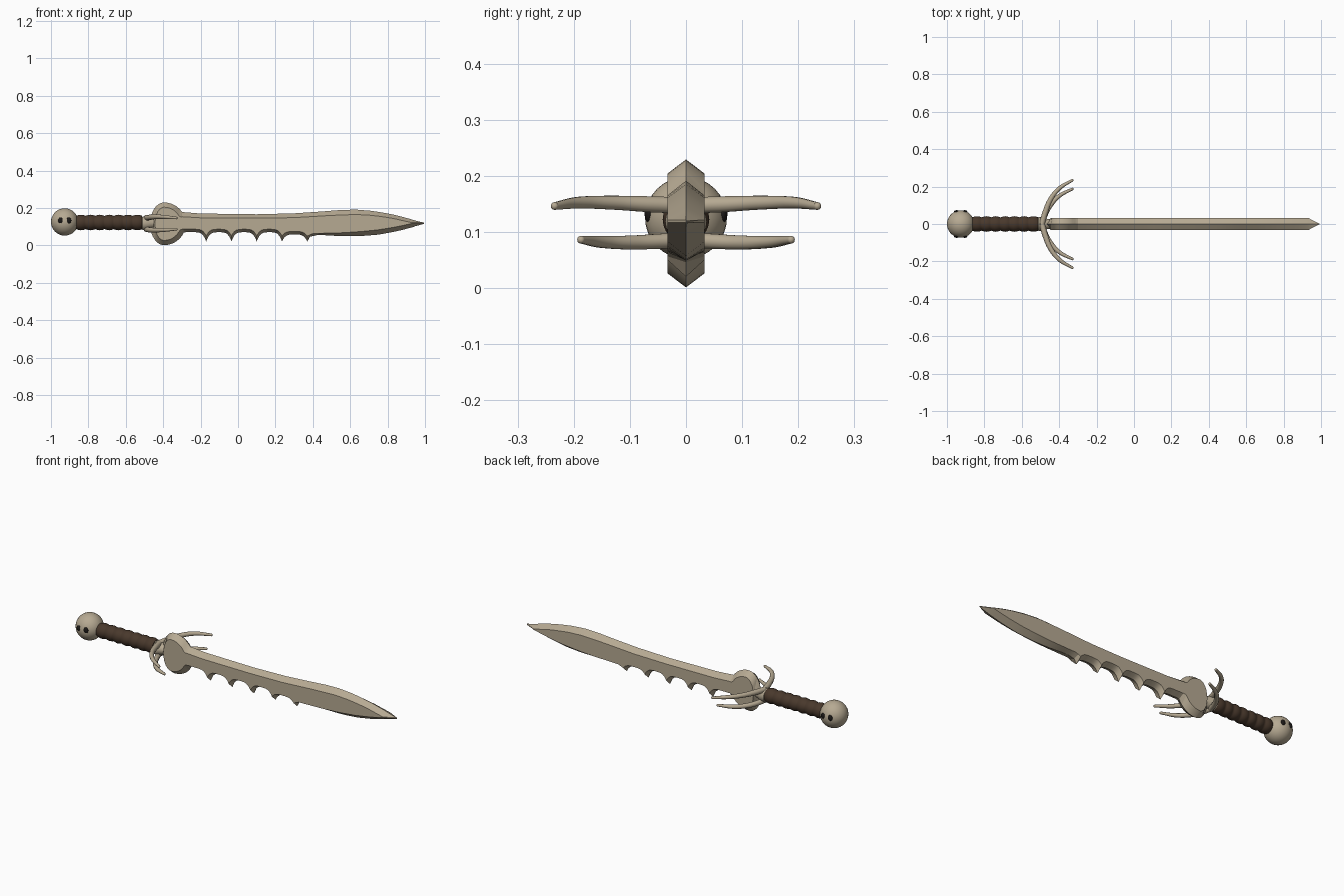
import bpy, bmesh, math

if "Cube" in bpy.data.objects:
    bpy.data.objects.remove(bpy.data.objects["Cube"])


def material(name, rgb):
    m = bpy.data.materials.new(name)
    m.diffuse_color = (*rgb, 1)
    m.use_nodes = True
    m.node_tree.nodes["Principled BSDF"].inputs["Base Color"].default_value = m.diffuse_color
    return m


BONE = material("bone", (0.47, 0.40, 0.29))
LEATHER = material("brown leather", (0.066, 0.040, 0.025))
BLACK = material("black", (0.012, 0.010, 0.009))


def smooth(ob, angle):
    bpy.ops.object.select_all(action='DESELECT')
    ob.select_set(True)
    bpy.context.view_layer.objects.active = ob
    bpy.ops.object.shade_smooth_by_angle(angle=math.radians(angle))


def loft(name, rings, mat, angle=30):
    """Skin a list of equal-sized rings and close both ends."""
    bm = bmesh.new()
    loops = [[bm.verts.new(p) for p in ring] for ring in rings]
    n = len(loops[0])
    for a, b in zip(loops, loops[1:]):
        for i in range(n):
            j = (i + 1) % n
            bm.faces.new((a[i], a[j], b[j], b[i]))
    bm.faces.new(loops[0])
    bm.faces.new(loops[-1])
    bmesh.ops.remove_doubles(bm, verts=bm.verts, dist=1e-5)
    bmesh.ops.recalc_face_normals(bm, faces=bm.faces)
    me = bpy.data.meshes.new(name)
    bm.to_mesh(me)
    bm.free()
    ob = bpy.data.objects.new(name, me)
    bpy.context.collection.objects.link(ob)
    me.materials.append(mat)
    smooth(ob, angle)
    return ob


def lathe(name, profile, z, mat, n=24):
    """Turn (x, radius) pairs about the long axis."""
    return loft(name, [[(x, r * math.cos(2 * math.pi * i / n),
                         z + r * math.sin(2 * math.pi * i / n)) for i in range(n)]
                       for x, r in profile], mat, 50)


def ball(name, loc, scale, mat, seg=32):
    bpy.ops.mesh.primitive_uv_sphere_add(segments=seg, ring_count=seg // 2, radius=1, location=loc)
    ob = bpy.context.object
    ob.name = name
    ob.scale = scale
    ob.data.materials.append(mat)
    smooth(ob, 60)


def interp(table, x):
    if x <= table[0][0]:
        return table[0][1]
    for (x0, z0), (x1, z1) in zip(table, table[1:]):
        if x <= x1:
            return z0 + (z1 - z0) * (x - x0) / (x1 - x0)
    return table[-1][1]


# Blade: hexagonal sections, a flat on each side and a ridge above and below
X0, X1 = -0.47, 0.995
TEETH = [-0.305, -0.17, -0.035, 0.10, 0.235, 0.37]
TOP = [(-0.30, .178), (-0.2, .17), (0.1, .166), (0.3, .171), (0.45, .181), (0.55, .189),
       (0.63, .191), (0.72, .184), (0.82, .167), (0.9, .147), (X1, .118)]
TOP_IN = [(-0.30, .153), (-0.2, .147), (0.1, .145), (0.3, .148), (0.5, .160), (0.63, .165),
          (0.72, .160), (0.82, .146), (0.93, .121)]
LOW = [(0.37, .02), (0.385, .046), (0.43, .056), (0.55, .049), (0.65, .049), (0.75, .057),
       (0.85, .075), (0.93, .096), (X1, .118)]
LOW_IN = [(0.37, .05), (0.40, .063), (0.55, .067), (0.65, .073), (0.75, .083), (0.85, .099), (0.93, .117)]


def saw(x, tip, valley):
    for k in range(5):
        a, b = TEETH[k], TEETH[k + 1]
        if a <= x <= b:
            s = abs(2 * (x - a) / (b - a) - 1)
            if k == 0 and x < (a + b) / 2:
                s = 0
            v = valley - 0.012 if k == 4 else valley
            return tip + (v - tip) * (1 - s ** 4)
    return valley


def disc(x, inset):
    """Half height of the rounded blade root."""
    r = (0.075 if x < -0.395 else 0.115) - inset
    s = (x + 0.395) / r
    return (0.114 - inset) * math.sqrt(max(0, 1 - s * s))


def section(x):
    root, root_in = disc(x, 0), disc(x, 0.025)
    zc = 0.115
    if x < -0.30:
        body = 0 if x < -0.395 else 0.062
        top, low = zc + max(root, body), zc - max(root, body - 0.015)
        body_in = 0 if x < -0.395 else 0.037
        top_in, low_in = zc + max(root_in, body_in), zc - max(root_in, body_in - 0.007)
    else:
        top, top_in = interp(TOP, x), interp(TOP_IN, x)
        low = saw(x, .02, .070) if x < 0.37 else interp(LOW, x)
        low_in = saw(x, .05, .086) if x < 0.37 else interp(LOW_IN, x)
        low = min(low, zc - root)
    w = 0.033 * max(0, min(1, (x - X0) / 0.025, (X1 - x) / 0.065))
    return [(x, 0, top), (x, w, top_in), (x, w, low_in), (x, 0, low), (x, -w, low_in), (x, -w, top_in)]


stations = {X0, -0.445, 0.93, X1, 0.385, 0.40}
stations |= {round(-0.395 - 0.075 * math.cos(i * math.pi / 20), 4) for i in range(11)}
stations |= {round(-0.395 + 0.095 * math.sin(i * math.pi / 16), 4) for i in range(9)}
for a, b in zip(TEETH, TEETH[1:]):
    stations |= {round(a + (b - a) * (0.5 - 0.5 * math.cos(i * math.pi / 14)), 4) for i in range(15)}
stations |= {round(0.43 + 0.04 * i, 4) for i in range(14)}
loft("blade", [section(x) for x in sorted(stations)], BONE, 20)

# Grip: seven swelling wraps
G0, G1 = -0.865, -0.512
grip = [(G0 + (G1 - G0) * i / 56, 0.0355 + 0.006 * abs(math.sin(math.pi * i / 8))) for i in range(57)]
lathe("grip", grip, 0.122, LEATHER)

# Collar between grip and blade
lathe("collar", [(-0.515, .030), (-0.51, .037), (-0.485, .037), (-0.465, .028), (-0.43, .022)], 0.118, BONE)

# Pommel ball with a pair of dark eyes on each side
ball("pommel", (-0.927, 0, 0.125), (0.073, 0.073, 0.073), BONE)
for side in (-1, 1):
    for x in (-0.948, -0.905):
        ball("eye_socket", (x, side * 0.066, 0.133), (0.014, 0.008, 0.016), BLACK, 16)


# Guard prongs: tapered claws curving forward
def prong(name, pts):
    cu = bpy.data.curves.new(name, 'CURVE')
    cu.dimensions = '3D'
    cu.bevel_depth = 1
    cu.bevel_resolution = 3
    cu.use_fill_caps = True
    cu.resolution_u = 6
    sp = cu.splines.new('BEZIER')
    sp.bezier_points.add(len(pts) - 1)
    for p, (x, y, z, r) in zip(sp.bezier_points, pts):
        p.co = (x, y, z)
        p.radius = r
        p.handle_left_type = p.handle_right_type = 'AUTO'
    ob = bpy.data.objects.new(name, cu)
    bpy.context.collection.objects.link(ob)
    bpy.ops.object.select_all(action='DESELECT')
    ob.select_set(True)
    bpy.context.view_layer.objects.active = ob
    bpy.ops.object.convert(target='MESH')
    ob = bpy.context.object
    ob.data.materials.clear()
    ob.data.materials.append(BONE)
    smooth(ob, 50)
    ball(name + "_tip", pts[-1][:3], (pts[-1][3],) * 3, BONE, 12)


for s in (-1, 1):
    prong("upper_prong", [(-.492, 0, .147, .015), (-.475, s * .06, .149, .015), (-.447, s * .13, .152, .013),
                          (-.40, s * .19, .152, .011), (-.33, s * .234, .146, .007)])
    prong("lower_prong", [(-.492, 0, .086, .014), (-.475, s * .05, .083, .014), (-.447, s * .10, .081, .013),
                          (-.40, s * .15, .082, .011), (-.33, s * .187, .086, .007)])
